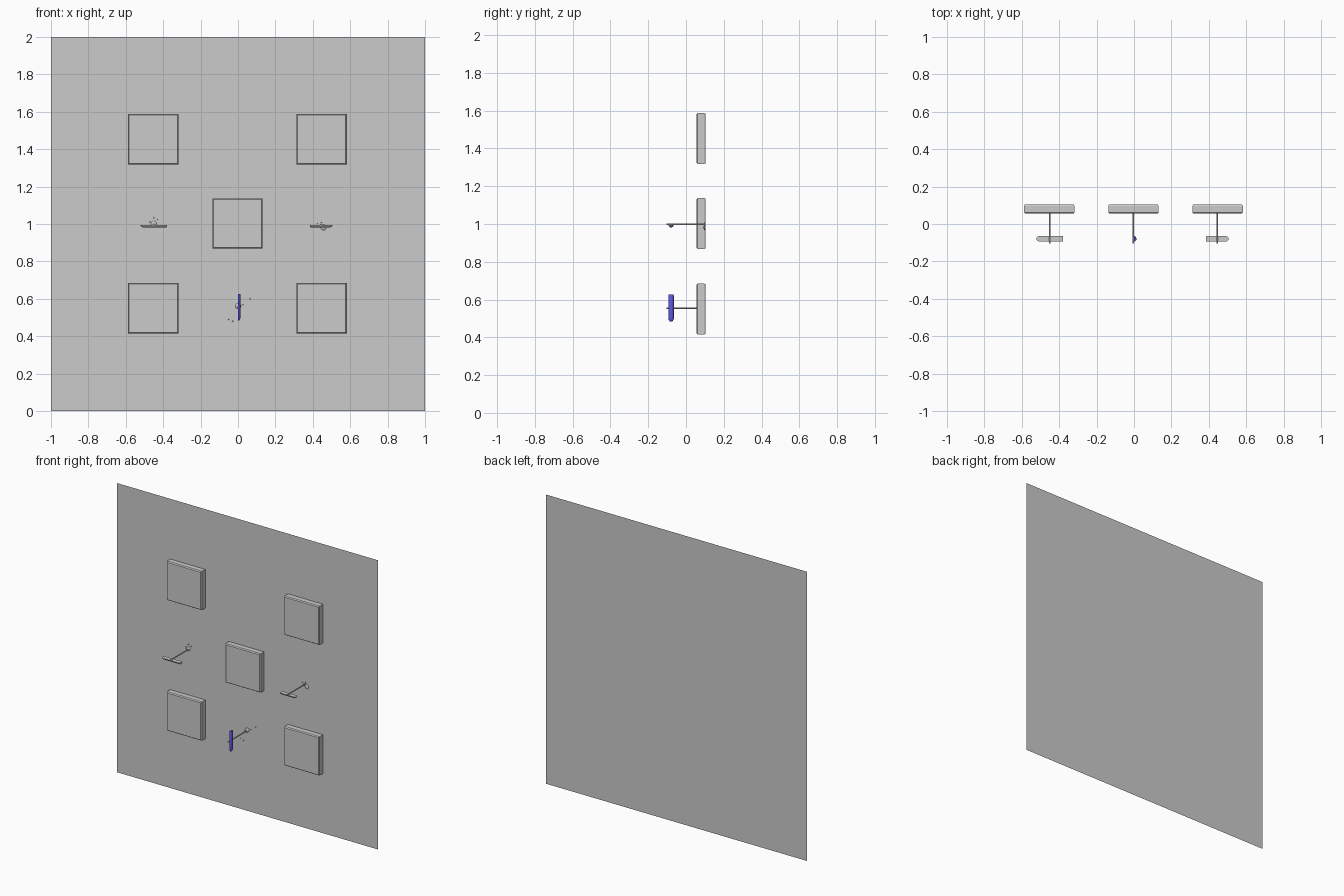
import bpy, bmesh, math
from mathutils import Matrix, Vector

if "Cube" in bpy.data.objects:
    bpy.data.objects.remove(bpy.data.objects["Cube"])

WALL_Y = 0.104


def make_object(name, bm, matrix=None):
    if matrix is not None:
        bm.transform(matrix)
    bmesh.ops.recalc_face_normals(bm, faces=bm.faces)
    mesh = bpy.data.meshes.new(name)
    bm.to_mesh(mesh)
    bm.free()
    ob = bpy.data.objects.new(name, mesh)
    bpy.context.collection.objects.link(ob)
    return ob


def smooth(ob):
    bpy.context.view_layer.objects.active = ob
    ob.select_set(True)
    bpy.ops.object.shade_smooth_by_angle(angle=math.radians(40))
    ob.select_set(False)


# Wall: a single flat sheet
bm = bmesh.new()
bm.faces.new([bm.verts.new((x, WALL_Y, z)) for x, z in ((-1, 0), (1, 0), (1, 2), (-1, 2))])
make_object("wall_panel", bm)


# Square pads with chamfered front edges
def pad(name, x, z):
    b = bmesh.new()
    rings = []
    for y, h in ((0.055, 0.129), (0.062, 0.1345), (0.096, 0.1345), (0.1035, 0.131)):
        rings.append([b.verts.new((x + sx * h, y, z + sz * h))
                      for sx, sz in ((-1, -1), (1, -1), (1, 1), (-1, 1))])
    for r0, r1 in zip(rings, rings[1:]):
        for i in range(4):
            b.faces.new((r0[i], r0[(i + 1) % 4], r1[(i + 1) % 4], r1[i]))
    b.faces.new(rings[0])
    b.faces.new(rings[-1])
    make_object(name, b)


pad("pad_centre", -0.003, 1.003)
for sx, xn in ((-1, "left"), (1, "right")):
    for z, zn in ((0.55, "lower"), (1.453, "upper")):
        pad(f"pad_{zn}_{xn}", -0.003 + sx * 0.45, z)


# Peg: thin rod out of the wall, rounded crossbar, flat foot and flecks
def peg(name, x, z, tilt, length, mirror, foot, flecks):
    place = Matrix.Translation((x, 0, z)) @ Matrix.Rotation(tilt, 4, 'Y') \
        @ Matrix.Diagonal((mirror, 1, 1, 1))

    # Rod
    b = bmesh.new()
    bmesh.ops.create_cone(b, cap_ends=True, segments=12, radius1=0.0042, radius2=0.0042,
                          depth=WALL_Y + 0.104,
                          matrix=Matrix.Rotation(math.pi / 2, 4, 'X'))
    smooth(make_object(name + "_rod", b, Matrix.Translation((x, 0, z))))

    # Crossbar: half-round section, narrowing at one end
    b = bmesh.new()
    rings = []
    for px, s in ((-0.5, 0.45), (-0.44, 0.9), (-0.40, 1), (0.46, 1), (0.5, 0.92)):
        ring = []
        for i in range(9):
            a = math.pi * i / 8
            ring.append(b.verts.new((px * length, -0.079 + 0.0145 * s * math.cos(a),
                                     -0.003 - 0.013 * s * math.sin(a))))
        rings.append(ring)
    for r0, r1 in zip(rings, rings[1:]):
        for i in range(9):
            j = (i + 1) % 9
            b.faces.new((r0[i], r0[j], r1[j], r1[i]))
    b.faces.new(rings[0])
    b.faces.new(rings[-1])
    bar = make_object(name + "_crossbar", b, place)
    smooth(bar)

    # Foot disc against the wall
    b = bmesh.new()
    bmesh.ops.create_uvsphere(b, u_segments=16, v_segments=8, radius=1,
                              matrix=Matrix.Translation((x + foot[0], 0.098, z + foot[1]))
                              @ Matrix.Diagonal((0.015, 0.005, 0.015, 1)))
    smooth(make_object(name + "_foot", b))

    # Small flecks around the foot
    b = bmesh.new()
    for fx, fz in flecks:
        bmesh.ops.create_icosphere(b, subdivisions=1, radius=0.0035,
                                   matrix=Matrix.Translation((x + fx, 0.1, z + fz)))
    make_object(name + "_flecks", b)
    return bar


peg("peg_left", -0.45, 0.998, 0, 0.142, 1, (0.0, 0.004),
    ((0.0, 0.035), (0.02, 0.025), (-0.02, 0.012)))
peg("peg_right", 0.445, 0.998, 0, 0.118, -1, (0.012, -0.016),
    ((0.0, 0.01), (0.016, -0.03), (-0.02, 0.006)))
bar = peg("peg_bottom", -0.003, 0.555, -math.pi / 2, 0.142, 1, (0.004, 0.006),
          ((0.03, 0.015), (0.068, 0.045), (-0.048, -0.065), (-0.025, -0.075)))

# Blue crossbar on the bottom peg
blue = bpy.data.materials.new("blue")
blue.diffuse_color = (0.12, 0.1, 0.8, 1)
blue.use_nodes = True
blue.node_tree.nodes["Principled BSDF"].inputs["Base Color"].default_value = blue.diffuse_color
bar.data.materials.append(blue)
